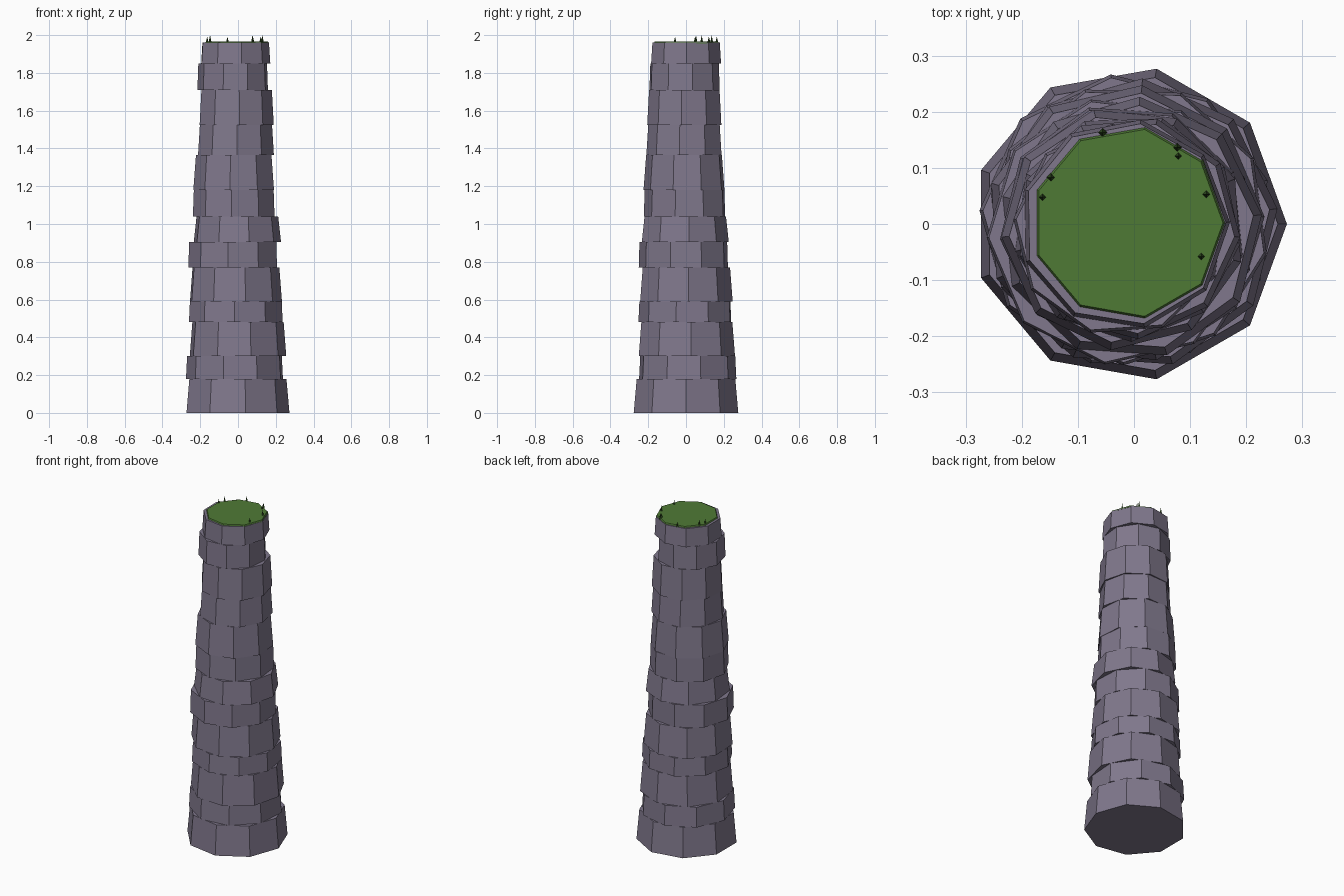
import bpy, bmesh, math
from mathutils import Matrix

if "Cube" in bpy.data.objects:
    bpy.data.objects.remove(bpy.data.objects["Cube"])


def material(name, color):
    m = bpy.data.materials.new(name)
    m.diffuse_color = (*color, 1)
    m.use_nodes = True
    m.node_tree.nodes["Principled BSDF"].inputs["Base Color"].default_value = m.diffuse_color
    return m


STONE = material("stone grey violet", (0.215, 0.187, 0.262))
GRASS = material("grass green", (0.078, 0.195, 0.036))
BLADE = material("dark blade green", (0.028, 0.07, 0.014))


def frustum(name, mat, sides, r0, r1, z0, z1, x, y, turn):
    """Flat-faced tapered prism from z0 to z1."""
    bm = bmesh.new()
    rings = []
    for r, z in ((r0, z0), (r1, z1)):
        ring = []
        for i in range(sides):
            a = math.radians(turn) + i * math.tau / sides
            ring.append(bm.verts.new((x + r * math.cos(a), y + r * math.sin(a), z)))
        rings.append(ring)
    low, high = rings
    bm.faces.new(low[::-1])
    bm.faces.new(high)
    for i in range(sides):
        j = (i + 1) % sides
        bm.faces.new((low[i], low[j], high[j], high[i]))
    mesh = bpy.data.meshes.new(name)
    bm.to_mesh(mesh)
    bm.free()
    mesh.materials.append(mat)
    ob = bpy.data.objects.new(name, mesh)
    bpy.context.collection.objects.link(ob)
    return ob


# Stone courses: top height, bottom radius, top radius, x, y, turn in degrees
COURSES = [
    (0.18, 0.281, 0.265, -0.0085, 0.0, 0),
    (0.30, 0.262, 0.256, -0.014, 0.006, 16),
    (0.48, 0.260, 0.246, -0.003, 0.0, 6),
    (0.59, 0.252, 0.247, -0.010, 0.0, 28),
    (0.77, 0.249, 0.235, -0.016, 0.0, 3),
    (0.905, 0.240, 0.236, -0.023, -0.012, 23),
    (1.04, 0.235, 0.220, -0.006, -0.008, 6),
    (1.18, 0.220, 0.215, -0.020, -0.004, 26),
    (1.365, 0.218, 0.204, -0.019, -0.008, 24),
    (1.525, 0.204, 0.194, -0.012, -0.006, 32),
    (1.71, 0.200, 0.190, -0.010, -0.006, 35),
    (1.85, 0.190, 0.185, -0.026, -0.011, 14),
    (1.96, 0.188, 0.181, -0.017, 0.0, 1),
]
z = 0.0
for n, (top, r0, r1, x, y, turn) in enumerate(COURSES, 1):
    frustum(f"stone_course_{n}", STONE, 9, r0, r1, z, top, x, y, turn)
    z = top

# Grass cap on top
frustum("grass_cap", GRASS, 9, 0.175, 0.169, 1.955, 1.967, -0.0105, 0.002, 0)

# Little grass spikes around the rim
SPIKES = [(-0.056, 0.163), (0.077, 0.136), (0.079, 0.121), (0.129, 0.053),
          (0.120, -0.058), (-0.148, 0.083), (-0.163, 0.048)]
for n, (x, y) in enumerate(SPIKES, 1):
    bm = bmesh.new()
    tip = 2.0 if n % 2 == 0 else 1.992
    bmesh.ops.create_cone(bm, cap_ends=True, segments=4, radius1=0.008, radius2=0,
                          depth=tip - 1.96,
                          matrix=Matrix.Translation((x, y, (tip + 1.96) / 2)))
    mesh = bpy.data.meshes.new(f"grass_spike_{n}")
    bm.to_mesh(mesh)
    bm.free()
    mesh.materials.append(BLADE)
    bpy.context.collection.objects.link(bpy.data.objects.new(f"grass_spike_{n}", mesh))
